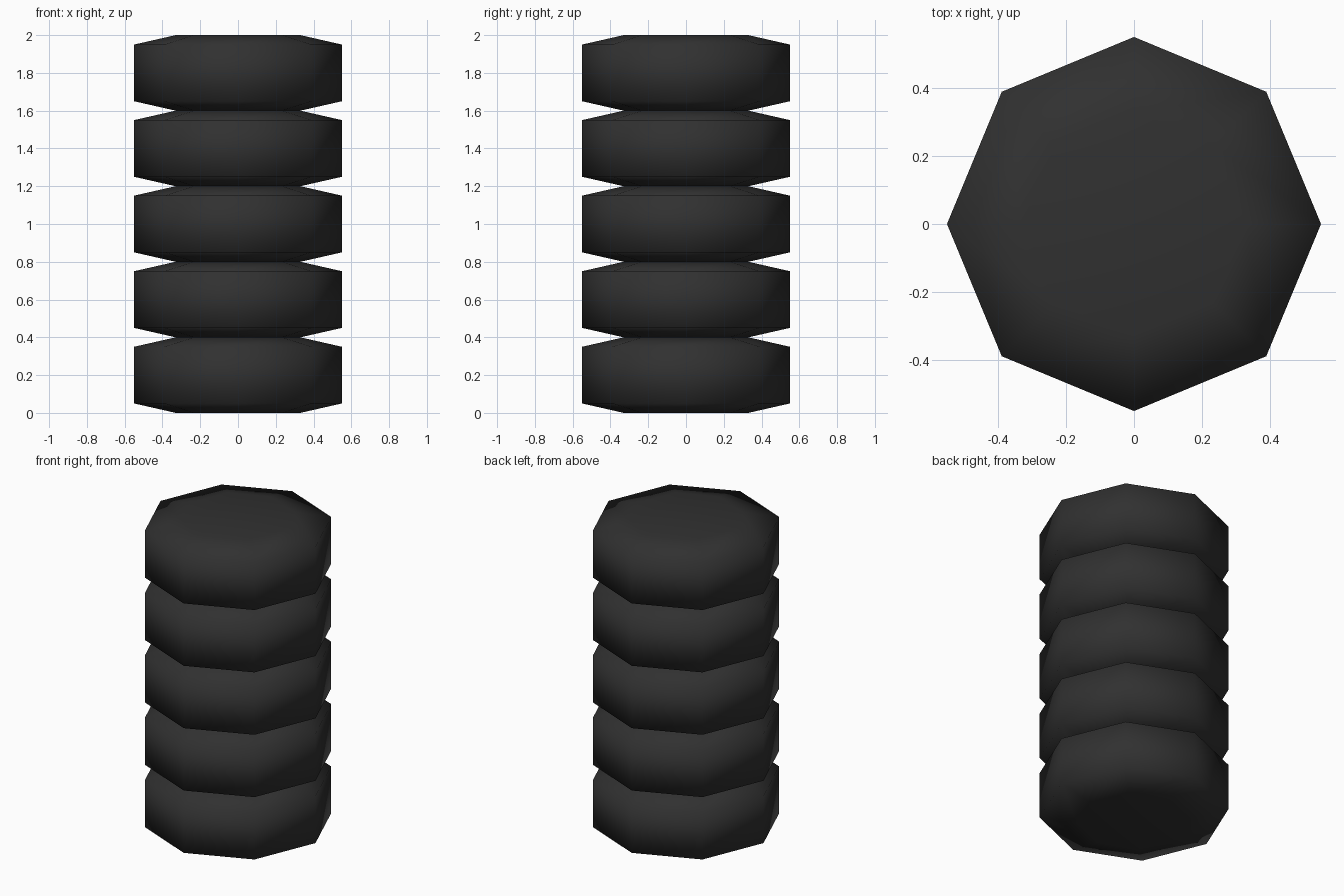
import bpy
import bmesh
import math

if "Cube" in bpy.data.objects:
    bpy.data.objects.remove(bpy.data.objects["Cube"])

SIDES = 8
HEIGHT = 0.4
# (radius, height) rings of one tyre, bottom to top
PROFILE = [(0.33, 0.0), (0.55, 0.05), (0.55, 0.35), (0.33, 0.4)]

rubber = bpy.data.materials.new("black rubber")
rubber.diffuse_color = (0.03, 0.03, 0.03, 1)
rubber.use_nodes = True
rubber.node_tree.nodes["Principled BSDF"].inputs["Base Color"].default_value = rubber.diffuse_color


def make_tyre(name, z):
    bm = bmesh.new()
    rings = []
    for r, h in PROFILE:
        rings.append([bm.verts.new((r * math.cos(math.tau * i / SIDES),
                                    r * math.sin(math.tau * i / SIDES), h))
                      for i in range(SIDES)])
    # shoulders and tread
    for low, high in zip(rings, rings[1:]):
        for i in range(SIDES):
            j = (i + 1) % SIDES
            bm.faces.new((low[i], low[j], high[j], high[i]))
    # closed bottom and top
    bm.faces.new(rings[0][::-1])
    bm.faces.new(rings[-1])
    for f in bm.faces:
        f.smooth = True
    mesh = bpy.data.meshes.new(name)
    bm.to_mesh(mesh)
    bm.free()
    mesh.materials.append(rubber)
    tyre = bpy.data.objects.new(name, mesh)
    tyre.location.z = z
    bpy.context.collection.objects.link(tyre)


# stack of five tyres
for n in range(5):
    make_tyre(f"tyre_{n + 1}", n * HEIGHT)
